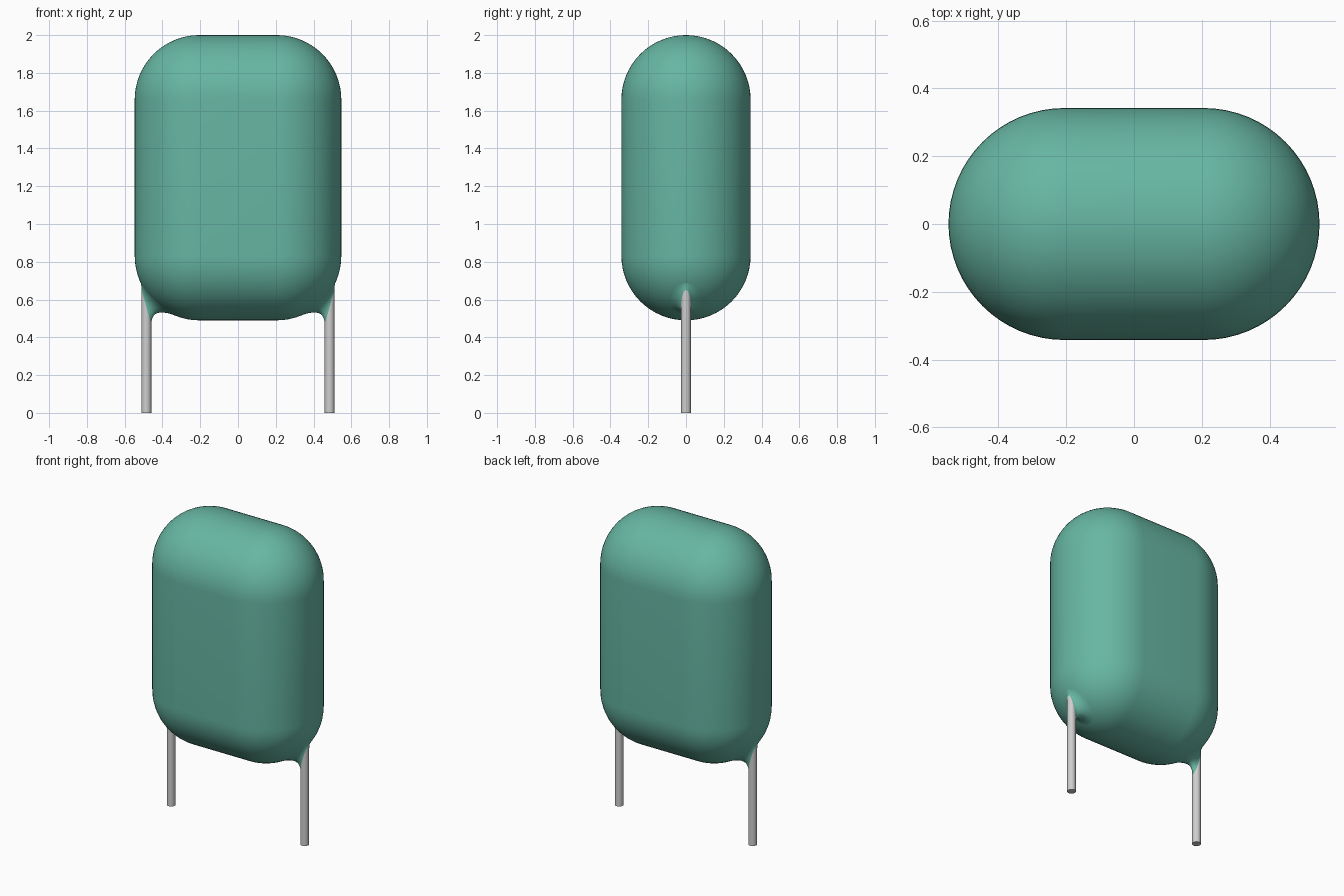
import bpy, bmesh, math
from mathutils import Vector

if "Cube" in bpy.data.objects:
    bpy.data.objects.remove(bpy.data.objects["Cube"], do_unlink=True)

R = 0.342                    # rounding radius of the body
HALF = 0.205                 # half length of the straight middle
Z_LOW, Z_HIGH = 0.832, 1.658 # centres of lower and upper rounding
LEAD_X, LEAD_R = 0.485, 0.026
SEG = 16                     # steps per quarter circle


def material(name, rgb):
    m = bpy.data.materials.new(name)
    m.use_nodes = True
    m.diffuse_color = (*rgb, 1)
    m.node_tree.nodes["Principled BSDF"].inputs["Base Color"].default_value = (*rgb, 1)
    return m


green = material("green coating", (0.135, 0.47, 0.365))
metal = material("tinned metal", (0.62, 0.62, 0.62))


def finish(bm, name, mat):
    mesh = bpy.data.meshes.new(name)
    bm.to_mesh(mesh)
    bm.free()
    mesh.materials.append(mat)
    ob = bpy.data.objects.new(name, mesh)
    bpy.context.collection.objects.link(ob)
    bpy.ops.object.select_all(action='DESELECT')
    ob.select_set(True)
    bpy.context.view_layer.objects.active = ob
    bpy.ops.object.shade_smooth_by_angle(angle=math.radians(40))
    return ob


def loft(bm, rings):
    rows = [[bm.verts.new(p) for p in ring] for ring in rings]
    for a, b in zip(rows, rows[1:]):
        for i in range(len(a)):
            j = (i + 1) % len(a)
            bm.faces.new((a[i], a[j], b[j], b[i]))


def stadium(r, z):
    """Horizontal outline: two half circles joined by straight sides."""
    pts = []
    for cx, start in ((HALF, -math.pi / 2), (-HALF, math.pi / 2)):
        for i in range(2 * SEG + 1):
            a = start + math.pi * i / (2 * SEG)
            pts.append((cx + r * math.cos(a), r * math.sin(a), z))
    return pts


# Body: stadium outlines stacked along a rounded profile
rings = []
for zc, start in ((Z_LOW, -math.pi / 2), (Z_HIGH, 0)):
    for i in range(SEG + 1):
        t = start + math.pi / 2 * i / SEG
        rings.append(stadium(R * max(math.cos(t), 0), zc + R * math.sin(t)))
bm = bmesh.new()
loft(bm, rings)
bmesh.ops.remove_doubles(bm, verts=bm.verts, dist=1e-5)
bmesh.ops.recalc_face_normals(bm, faces=bm.faces)
finish(bm, "body", green)


def underside(x, y):
    """Height of the lower body surface."""
    dx = max(abs(x) - HALF, 0)
    return Z_LOW - math.sqrt(max(R * R - dx * dx - y * y, 0))


def collar_line(side, a, steps=10):
    """Concave fillet from the lead out to the body; a = 0 points inward."""
    c = math.cos(a)
    ux, uy = -side * c, math.sin(a)

    def height(r):
        return underside(side * LEAD_X + ux * r, uy * r)

    d = 0.07 + 0.0625 * c + 0.0225 * c * c
    r0 = LEAD_R + 0.0004
    slope = (height(d + 0.001) - height(d - 0.001)) / 0.002
    ctrl = height(d) + slope * (r0 - d)
    p = [Vector((r0, 0.56 - 0.09 * c)), Vector((r0, ctrl)), Vector((d, height(d) + 0.001))]
    line = []
    for i in range(steps + 1):
        t = i / steps
        q = p[0] * (1 - t) ** 2 + p[1] * 2 * t * (1 - t) + p[2] * t * t
        line.append((side * LEAD_X + ux * q.x, uy * q.x, q.y))
    return line


for side, label in ((1, "left"), (-1, "right")):
    # Wire lead, running up into the body
    bm = bmesh.new()
    bmesh.ops.create_cone(bm, cap_ends=True, segments=32, radius1=LEAD_R,
                          radius2=LEAD_R, depth=0.72)
    bmesh.ops.translate(bm, verts=bm.verts, vec=(side * LEAD_X, 0, 0.36))
    finish(bm, label + "_lead", metal)

    # Coating collar creeping down the lead
    lines = [collar_line(side, 2 * math.pi * i / 32) for i in range(32)]
    bm = bmesh.new()
    loft(bm, zip(*lines))
    bm.normal_update()
    for f in bm.faces:
        if f.normal.z > 0:
            f.normal_flip()
    finish(bm, label + "_collar", green)
